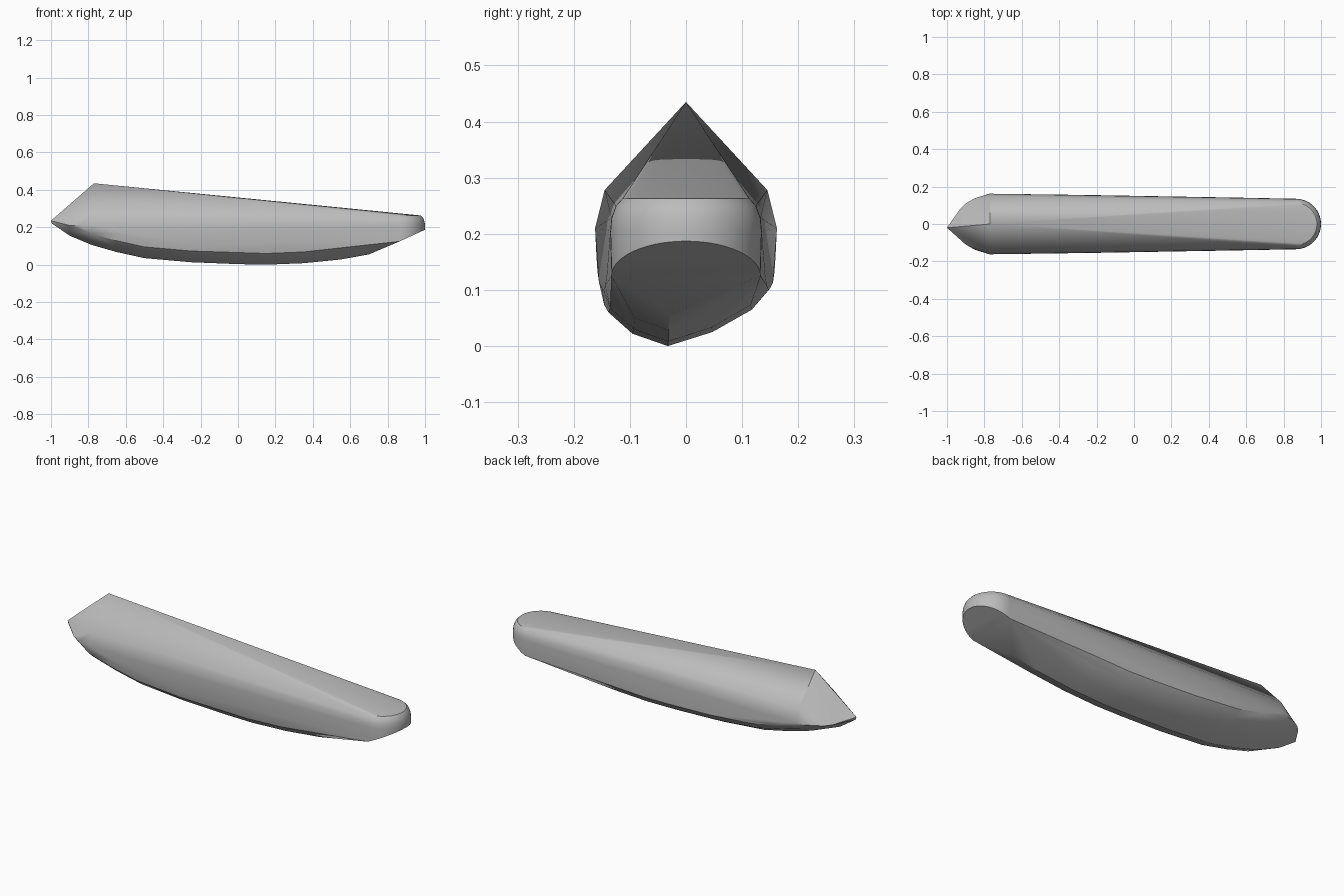
import bpy, bmesh, math

if "Cube" in bpy.data.objects:
    bpy.data.objects.remove(bpy.data.objects["Cube"])

grey = bpy.data.materials.new("plain grey")
grey.use_nodes = True
colour = (0.5, 0.5, 0.5, 1)
grey.diffuse_color = colour
grey.node_tree.nodes["Principled BSDF"].inputs["Base Color"].default_value = colour

points = []

# Underside: stations of (x, half width, keel height)
stations = [(-0.9, 0.11, 0.155), (-0.78, 0.16, 0.105), (-0.65, 0.16, 0.068),
            (-0.5, 0.158, 0.035), (-0.25, 0.155, 0.013), (0, 0.15, 0.003),
            (0.15, 0.147, 0), (0.35, 0.144, 0.008), (0.55, 0.141, 0.028),
            (0.7, 0.138, 0.055)]
# Shape of the bottom: (part of half width, height above keel)
bottom = [(-1, 0.1), (-0.94, 0.06), (-0.65, 0.022), (-0.22, 0),
          (0.32, 0.025), (0.8, 0.065), (1, 0.1)]
for x, w, keel in stations:
    points += [(x, k * w, min(keel + up, 0.21)) for k, up in bottom]

# Roof ridge peak, shoulders and pointed end
points += [(-0.77, 0, 0.435), (-1, -0.02, 0.235), (-0.995, -0.02, 0.22)]
for side in (-1, 1):
    points += [(-0.77, side * 0.145, 0.278), (-0.77, side * 0.162, 0.21),
               (-0.85, side * 0.138, 0.21), (-0.93, side * 0.08, 0.213)]

# Round end: rolled upper rim, outer wall, then the sloping oval cut
steps = 28
for i in range(steps + 1):
    a = math.pi * (i / steps - 0.5)
    for r, z in ((0.113, 0.263), (0.125, 0.25), (0.133, 0.228), (0.135, 0.205)):
        points.append((0.865 + r * math.cos(a), r * math.sin(a), z))
    x = 0.865 + 0.135 * math.cos(a)
    points.append((x, 0.133 * math.sin(a), 0.187 + 0.46 * (x - 1)))

bm = bmesh.new()
for p in points:
    bm.verts.new(p)
bmesh.ops.remove_doubles(bm, verts=bm.verts, dist=0.0005)
bmesh.ops.convex_hull(bm, input=bm.verts)
loose = [v for v in bm.verts if not v.link_faces]
bmesh.ops.delete(bm, geom=loose, context="VERTS")
bmesh.ops.dissolve_limit(bm, angle_limit=math.radians(1),
                         verts=bm.verts, edges=bm.edges)
bmesh.ops.recalc_face_normals(bm, faces=bm.faces)
mesh = bpy.data.meshes.new("hull")
bm.to_mesh(mesh)
bm.free()
mesh.materials.append(grey)
hull = bpy.data.objects.new("hull", mesh)
bpy.context.collection.objects.link(hull)
bpy.context.view_layer.objects.active = hull
hull.select_set(True)
bpy.ops.object.shade_smooth_by_angle(angle=math.radians(30))
